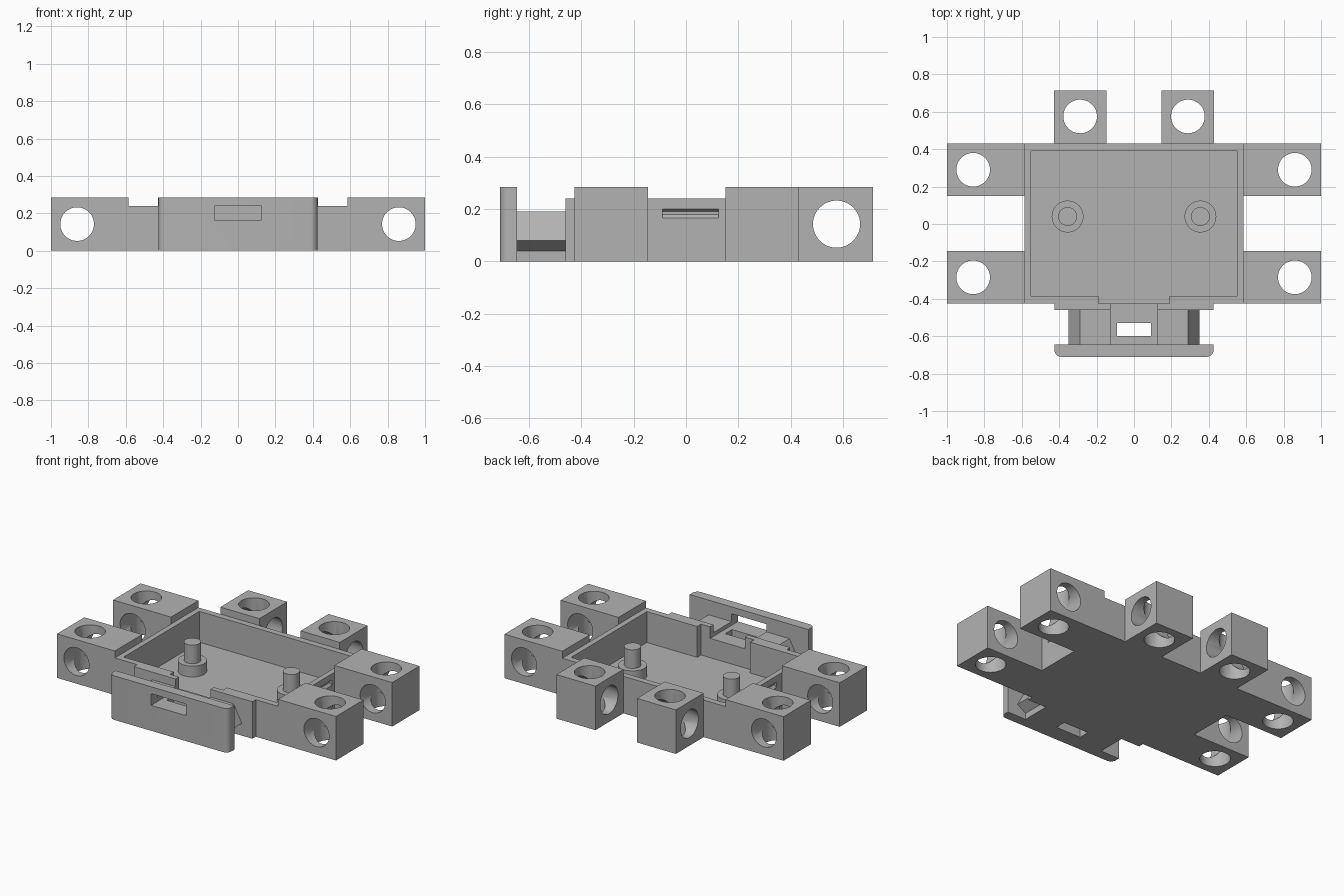
import bpy, bmesh
from mathutils import Matrix, Vector

cube = bpy.data.objects.get("Cube")
if cube:
    bpy.data.objects.remove(cube, do_unlink=True)

grey = bpy.data.materials.new("plain grey")
grey.use_nodes = True
colour = (0.45, 0.45, 0.45, 1)
grey.diffuse_color = colour
grey.node_tree.nodes["Principled BSDF"].inputs["Base Color"].default_value = colour


def add_object(name, bm):
    bmesh.ops.recalc_face_normals(bm, faces=bm.faces)
    mesh = bpy.data.meshes.new(name)
    bm.to_mesh(mesh)
    bm.free()
    mesh.materials.append(grey)
    ob = bpy.data.objects.new(name, mesh)
    bpy.context.collection.objects.link(ob)
    return ob


def box(name, x, y, z):
    bm = bmesh.new()
    bmesh.ops.create_cube(bm, size=1)
    for v in bm.verts:
        v.co = Vector([(r[0] + r[1]) / 2 + c * (r[1] - r[0]) for r, c in zip((x, y, z), v.co)])
    return add_object(name, bm)


def cylinder(name, centre, radius, depth, axis="Z"):
    turn = {"X": Matrix.Rotation(1.5707963, 4, "Y"),
            "Y": Matrix.Rotation(1.5707963, 4, "X"), "Z": Matrix()}[axis]
    bm = bmesh.new()
    bmesh.ops.create_cone(bm, cap_ends=True, segments=48, radius1=radius, radius2=radius,
                          depth=depth, matrix=Matrix.Translation(centre) @ turn)
    return add_object(name, bm)


def prism(name, points, y0, y1):
    """Extrude an (x, z) outline along y."""
    bm = bmesh.new()
    face = bm.faces.new([bm.verts.new((x, y0, z)) for x, z in points])
    new = bmesh.ops.extrude_face_region(bm, geom=[face])["geom"]
    bmesh.ops.translate(bm, vec=(0, y1 - y0, 0),
                        verts=[g for g in new if isinstance(g, bmesh.types.BMVert)])
    return add_object(name, bm)


def cut(ob, *cutters):
    for c in cutters:
        mod = ob.modifiers.new("cut", "BOOLEAN")
        mod.operation, mod.solver, mod.object = "DIFFERENCE", "EXACT", c
    bpy.context.view_layer.update()
    graph = bpy.context.evaluated_depsgraph_get()
    mesh = bpy.data.meshes.new_from_object(ob.evaluated_get(graph))
    ob.modifiers.clear()
    ob.data = mesh
    for c in cutters:
        bpy.data.objects.remove(c, do_unlink=True)


def smooth(ob):
    bpy.ops.object.select_all(action="DESELECT")
    ob.select_set(True)
    bpy.context.view_layer.objects.active = ob
    bpy.ops.object.shade_smooth_by_angle()


# Open tray with a thinner front wall and a catch groove on each side
tray = box("tray", (-0.585, 0.585), (-0.425, 0.43), (0, 0.24))
grooves = [prism("groove", [(s * 0.6, 0.165), (s * 0.585, 0.165), (s * 0.57, 0.18),
                            (s * 0.57, 0.19), (s * 0.585, 0.2), (s * 0.6, 0.2)], -0.09, 0.125)
           for s in (-1, 1)]
cut(tray, box("cavity", (-0.55, 0.55), (-0.385, 0.39), (0.04, 0.5)),
    box("recess", (-0.19, 0.19), (-0.5, -0.3), (0.04, 0.5)), *grooves)

# Stepped locating posts
for side, s in (("left", 1), ("right", -1)):
    for part, radius, top in (("post_base", 0.085, 0.11), ("post_pin", 0.05, 0.23)):
        smooth(cylinder(f"{side}_{part}", (s * 0.355, 0.04, (0.03 + top) / 2), radius, top - 0.03))

# Lugs, each bored both vertically and sideways
R, H, MID = 0.09, 0.285, 0.1425


def lug(name, x, y, hole, axis):
    ob = box(name, sorted(x), y, (0, H))
    centre = (*hole, MID)
    cut(ob, cylinder("bore", centre, R, 0.6), cylinder("bore", centre, R, 0.6, axis))
    smooth(ob)


for side, s in (("left", 1), ("right", -1)):
    lug(f"{side}_rear_side_lug", (s * 0.585, s), (0.15, 0.43), (s * 0.86, 0.29), "Y")
    lug(f"{side}_front_side_lug", (s * 0.585, s), (-0.425, -0.145), (s * 0.86, -0.285), "Y")
    lug(f"{side}_back_lug", (s * 0.148, s * 0.428), (0.43, 0.715), (s * 0.288, 0.575), "X")


def channel():
    return box("channel", (-0.125, 0.125), (-0.9, -0.3), (0.165, 0.5))


# Flange on the front wall
flange = box("front_flange", (-0.425, 0.425), (-0.46, -0.425), (0, 0.24))
cut(flange, channel())

# Clip block with sloping catches and a strap hole
half = [(0.29, 0), (0.29, 0.04), (0.35, 0.08), (0.29, 0.19)]
clip = prism("clip_block", half + [(-x, z) for x, z in reversed(half)], -0.645, -0.46)
cut(clip, channel(), box("strap_hole", (-0.09, 0.09), (-0.6, -0.53), (-0.1, 0.5)))

# Front plate with rounded front corners and a slot
plate = box("front_plate", (-0.425, 0.425), (-0.71, -0.645), (0, H))
bm = bmesh.new()
bm.from_mesh(plate.data)
corners = [e for e in bm.edges if all(v.co.y < -0.7 for v in e.verts)
           and abs(e.verts[0].co.x - e.verts[1].co.x) < 0.01]
bmesh.ops.bevel(bm, geom=corners, offset=0.035, segments=6, profile=0.5, affect="EDGES")
bm.to_mesh(plate.data)
bm.free()
cut(plate, box("slot", (-0.125, 0.125), (-0.9, -0.5), (0.165, 0.24)))
smooth(plate)
